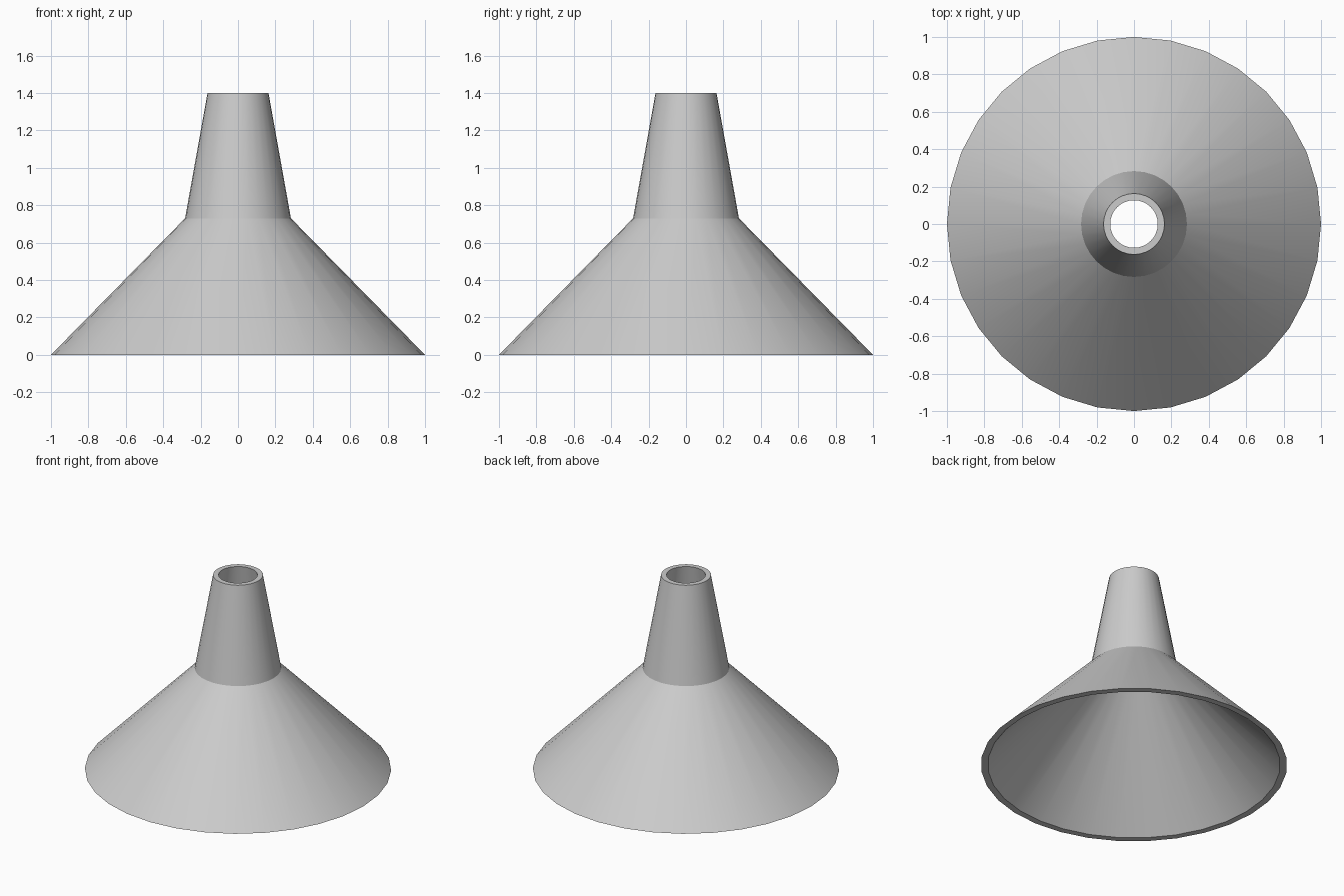
import bpy
import bmesh
import math
from mathutils import Matrix

cube = bpy.data.objects.get("Cube")
if cube:
    bpy.data.objects.remove(cube, do_unlink=True)

SIDES = 32

# Plain grey material
grey = bpy.data.materials.new("light_grey")
grey.use_nodes = True
color = (0.6, 0.6, 0.6, 1.0)
grey.diffuse_color = color
grey.node_tree.nodes["Principled BSDF"].inputs["Base Color"].default_value = color

# Closed wall section (radius, height): outside going up, then inside going down
profile = [(1.0, 0.0), (0.283, 0.73), (0.163, 1.4),
           (0.127, 1.4), (0.249, 0.72), (0.955, 0.0)]

# Revolve the section into a hollow funnel
bm = bmesh.new()
rings = []
for radius, height in profile:
    ring = bmesh.ops.create_circle(bm, segments=SIDES, radius=radius,
                                   matrix=Matrix.Translation((0, 0, height)))
    rings.append(ring["verts"])
for lower, upper in zip(rings, rings[1:] + rings[:1]):
    for i in range(SIDES):
        j = (i + 1) % SIDES
        bm.faces.new((lower[i], lower[j], upper[j], upper[i]))
bmesh.ops.recalc_face_normals(bm, faces=bm.faces)

mesh = bpy.data.meshes.new("funnel")
bm.to_mesh(mesh)
bm.free()
mesh.materials.append(grey)
funnel = bpy.data.objects.new("funnel", mesh)
bpy.context.collection.objects.link(funnel)

# Smooth around the walls, crisp at the rims and the neck
bpy.ops.object.select_all(action="DESELECT")
funnel.select_set(True)
bpy.context.view_layer.objects.active = funnel
bpy.ops.object.shade_smooth_by_angle(angle=math.radians(30))
